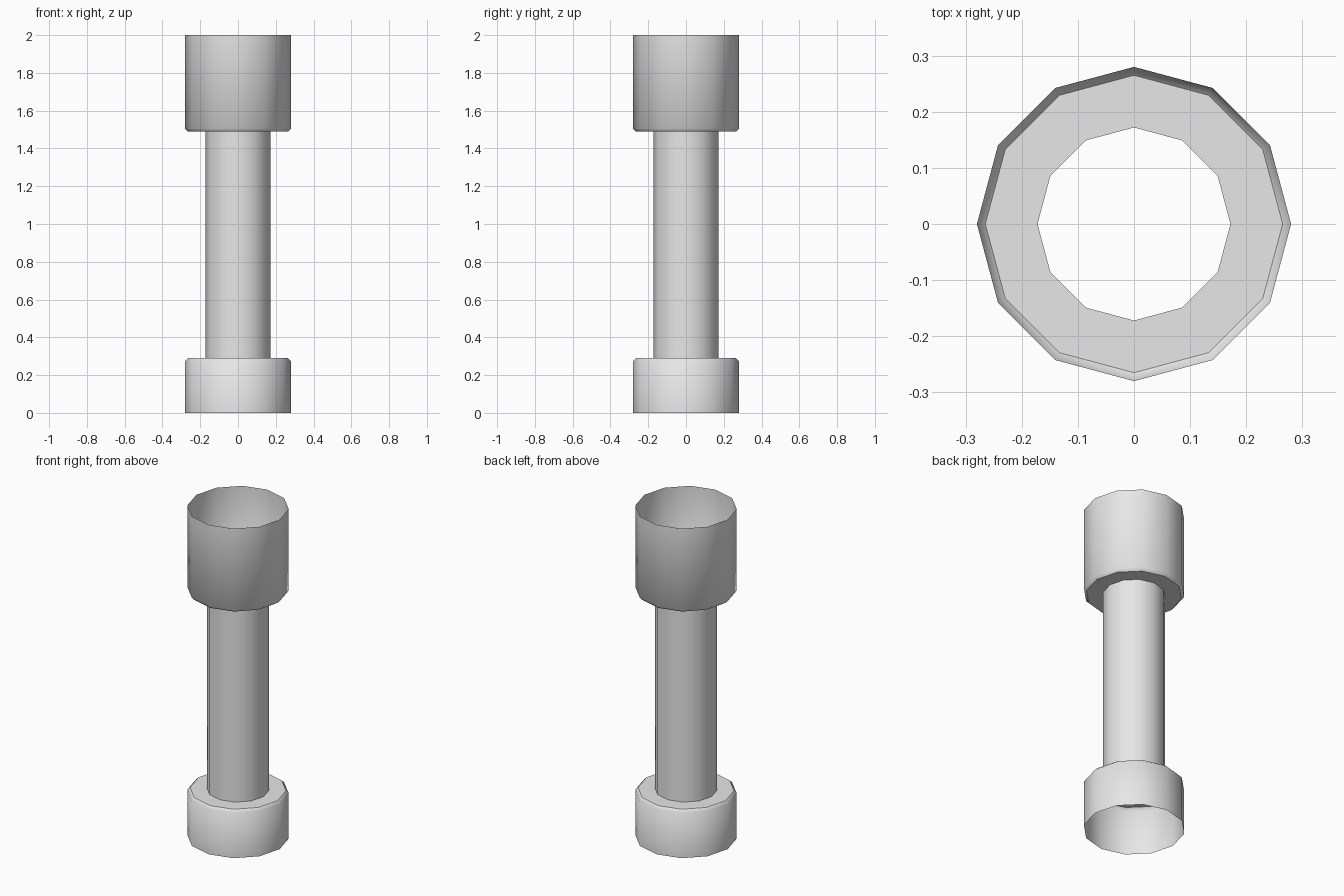
import bpy
import bmesh
from math import cos, sin, tau

cube = bpy.data.objects.get("Cube")
if cube:
    bpy.data.objects.remove(cube, do_unlink=True)

SIDES = 12
R_COLLAR, R_SHAFT, BEVEL = 0.28, 0.172, 0.015
Z_LOW, Z_HIGH, Z_TOP = 0.29, 1.49, 2.0

grey = bpy.data.materials.new("plain_grey")
grey.use_nodes = True
colour = (0.8, 0.8, 0.8, 1)
grey.diffuse_color = colour
grey.node_tree.nodes["Principled BSDF"].inputs["Base Color"].default_value = colour


def lathe(name, profile):
    """Open turned shell; the profile is (radius, height), bottom to top."""
    bm = bmesh.new()
    rings = [[bm.verts.new((r * cos(tau * i / SIDES), r * sin(tau * i / SIDES), z))
              for i in range(SIDES)] for r, z in profile]
    for (lower, upper), (a, b) in zip(zip(rings, rings[1:]), zip(profile, profile[1:])):
        for i in range(SIDES):
            j = (i + 1) % SIDES
            face = bm.faces.new((lower[i], lower[j], upper[j], upper[i]))
            # Walls and bevels are smooth, level shoulders stay flat
            face.smooth = a[1] != b[1]
    mesh = bpy.data.meshes.new(name)
    bm.to_mesh(mesh)
    bm.free()
    mesh.materials.append(grey)
    obj = bpy.data.objects.new(name, mesh)
    bpy.context.collection.objects.link(obj)
    return obj


# Lower collar: open below, bevelled shoulder on top
lathe("lower_collar", [(R_COLLAR, 0), (R_COLLAR, Z_LOW - BEVEL),
                       (R_COLLAR - BEVEL, Z_LOW), (R_SHAFT, Z_LOW)])

# Hollow shaft between the shoulders
lathe("shaft", [(R_SHAFT, Z_LOW), (R_SHAFT, Z_HIGH)])

# Upper collar: bevelled shoulder below, open on top
lathe("upper_collar", [(R_SHAFT, Z_HIGH), (R_COLLAR - BEVEL, Z_HIGH),
                       (R_COLLAR, Z_HIGH + BEVEL), (R_COLLAR, Z_TOP)])
